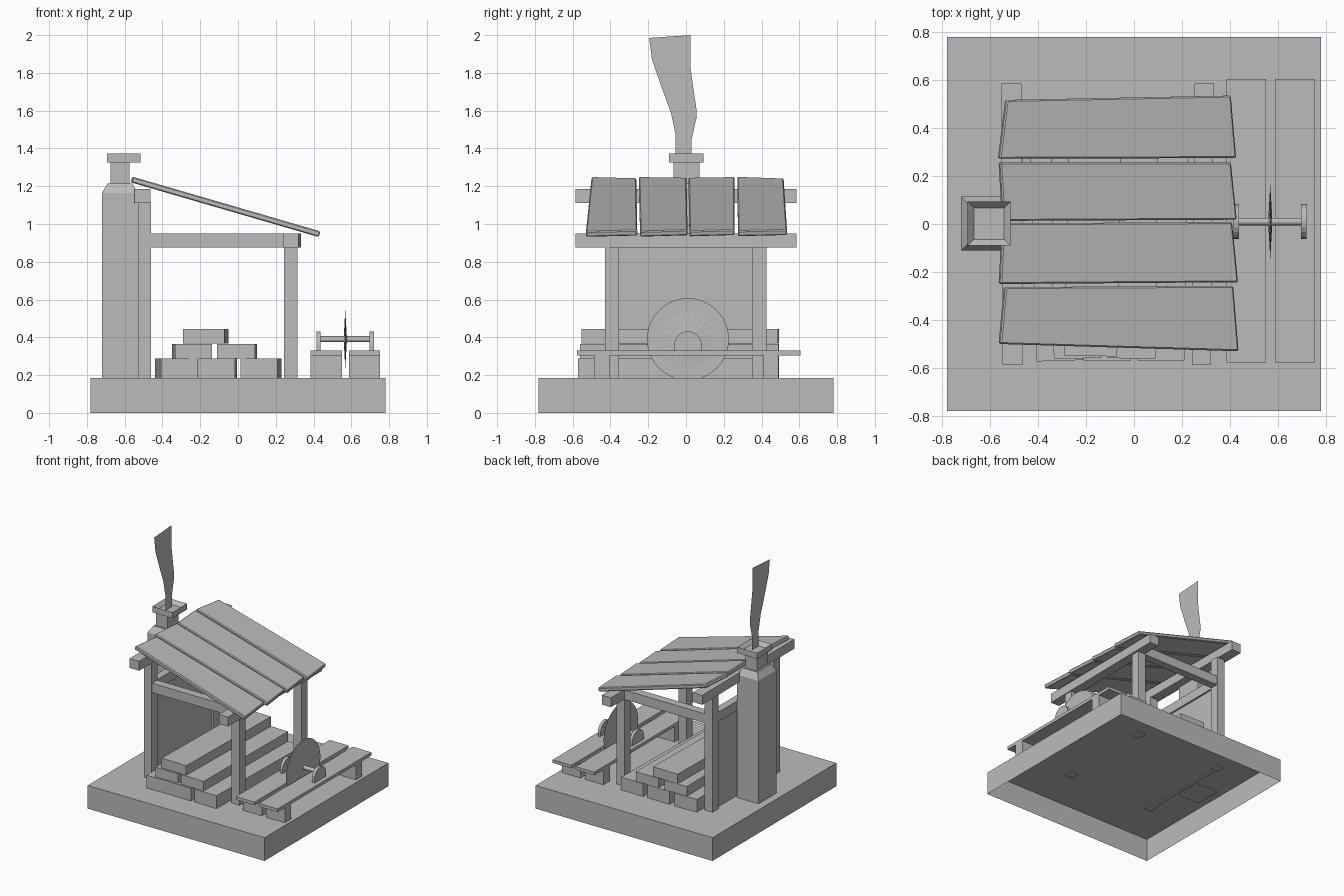
import bpy, bmesh
from math import sin, cos, pi
from mathutils import Matrix, Vector

cube = bpy.data.objects.get("Cube")
if cube:
    bpy.data.objects.remove(cube, do_unlink=True)

grey = bpy.data.materials.new("plain_grey")
grey.use_nodes = True
grey.diffuse_color = (0.5, 0.5, 0.5, 1)
grey.node_tree.nodes["Principled BSDF"].inputs["Base Color"].default_value = (0.5, 0.5, 0.5, 1)


def finish(name, bm):
    bmesh.ops.recalc_face_normals(bm, faces=bm.faces)
    mesh = bpy.data.meshes.new(name)
    bm.to_mesh(mesh)
    bm.free()
    mesh.materials.append(grey)
    obj = bpy.data.objects.new(name, mesh)
    bpy.context.collection.objects.link(obj)
    return obj


def box_into(bm, x, y, z, turn=0):
    """Box from three (low, high) ranges, turned about its own vertical axis."""
    size = Vector([r[1] - r[0] for r in (x, y, z)])
    mid = Vector([(r[1] + r[0]) / 2 for r in (x, y, z)])
    place = Matrix.Translation(mid) @ Matrix.Rotation(turn, 4, "Z") @ Matrix.Diagonal(size.to_4d())
    return bmesh.ops.create_cube(bm, size=1, matrix=place)["verts"]


def box(name, x, y, z, turn=0):
    bm = bmesh.new()
    box_into(bm, x, y, z, turn)
    return finish(name, bm)


def sheet(name, points, offset=None):
    """Flat outline, given thickness when an offset is passed."""
    bm = bmesh.new()
    face = bm.faces.new([bm.verts.new(p) for p in points])
    if offset:
        out = bmesh.ops.extrude_face_region(bm, geom=[face], use_keep_orig=True)
        bmesh.ops.translate(bm, vec=offset, verts=[v for v in out["geom"] if isinstance(v, bmesh.types.BMVert)])
    return finish(name, bm)


# Base: slab left open underneath
HALF, FLOOR, SUNK = 0.78, 0.185, 0.178
bm = bmesh.new()
box_into(bm, (-HALF, HALF), (-HALF, HALF), (0, FLOOR))
under = [f for f in bm.faces if f.calc_center_median().z < 0.01]
bmesh.ops.delete(bm, geom=under, context="FACES")
finish("base", bm)

# Posts and beams
BEAM = (0.875, 0.95)
for label, x, top in (("right", (-0.53, -0.46), 1.115), ("left", (0.243, 0.315), 0.88)):
    for end, y in (("front", (-0.43, -0.355)), ("back", (0.35, 0.425))):
        box(f"{end}_{label}_post", x, y, (SUNK, top))
for end, y in (("front", (-0.425, -0.36)), ("back", (0.355, 0.42))):
    box(f"{end}_cross_beam", (-0.47, 0.25), y, BEAM)
box("wall_beam", (-0.525, -0.465), (-0.36, 0.36), BEAM)
box("high_roof_beam", (-0.55, -0.465), (-0.585, 0.585), (1.11, 1.185), 0.005)
box("low_roof_beam", (0.247, 0.327), (-0.585, 0.585), BEAM, -0.01)
box("back_wall", (-0.51, -0.48), (-0.36, 0.36), (SUNK, 0.88))


# Sloping roof boards with uneven ends
def on_roof(x, y):
    return x, y, 1.088 - 0.291 * x


boards = (
    ((-0.53, 0.517), (0.405, 0.535), (0.427, 0.275), (-0.56, 0.272)),
    ((-0.557, 0.257), (0.405, 0.257), (0.43, 0.018), (-0.543, 0.013)),
    ((-0.543, 0.003), (0.41, 0.008), (0.435, -0.243), (-0.557, -0.25)),
    ((-0.535, -0.263), (0.415, -0.258), (0.437, -0.53), (-0.557, -0.5)),
)
for i, outline in enumerate(boards):
    board = sheet(f"roof_board_{i + 1}", [on_roof(*p) for p in outline], (-0.009, 0, -0.03))
    soft = board.modifiers.new("edge", "BEVEL")
    soft.width, soft.segments = 0.006, 1

# Chimney body with sloped shoulders and neck
bm = bmesh.new()
top = None
box_into(bm, (-0.72, -0.53), (-0.11, 0.115), (SUNK, 1.165))
top = max(bm.faces, key=lambda f: f.calc_center_median().z)
for grow, rise in ((0.03, 0.05), (0.014, 0), (0, 0.12)):
    out = bmesh.ops.extrude_face_region(bm, geom=[top])["geom"]
    bmesh.ops.delete(bm, geom=[top], context="FACES_ONLY")
    top = next(g for g in out if isinstance(g, bmesh.types.BMFace))
    mid = top.calc_center_median()
    for v in top.verts:
        v.co.x -= grow if v.co.x > mid.x else -grow
        v.co.y -= grow if v.co.y > mid.y else -grow
        v.co.z += rise
finish("chimney", bm)

# Chimney cap with a sunken flue
bm = bmesh.new()
box_into(bm, (-0.693, -0.515), (-0.09, 0.093), (1.325, 1.373))
top = max(bm.faces, key=lambda f: f.calc_center_median().z)
bmesh.ops.inset_region(bm, faces=[top], thickness=0.037)
bmesh.ops.translate(bm, vec=(0, 0, -0.03), verts=top.verts)
finish("chimney_cap", bm)

# Smoke: thin curling sheet
smoke = ((-0.055, 1.35), (-0.055, 1.475), (-0.08, 1.59), (-0.135, 1.74), (-0.18, 1.87), (-0.195, 1.985),
         (0.025, 2), (0.025, 1.82), (0.04, 1.71), (0.055, 1.61), (0.055, 1.56), (0.03, 1.45), (0.03, 1.35))
sheet("smoke", [(-0.603, y, z) for y, z in smoke])

# Stacked timber, one row per height
rows = (
    ((FLOOR, 0.287), ((-0.423, -0.228, 0.03), (-0.205, -0.01, -0.01), (0.025, 0.22, -0.02))),
    ((0.289, 0.366), ((-0.342, -0.145, 0.015), (-0.105, 0.095, -0.01))),
    ((0.368, 0.445), ((-0.28, -0.06, -0.02),)),
)
for r, (z, pieces) in enumerate(rows):
    for i, (low, high, turn) in enumerate(pieces):
        box(f"timber_{r + 1}_{i + 1}", (low, high), (-0.57 + 0.01 * r, 0.49), z, turn)

# Saw bench: two boards on blocks, each with a round-topped axle bracket
AXLE_Y, AXLE_Z, BLADE_X = 0.01, 0.39, 0.568
for side, x, bracket in (("inner", (0.385, 0.55), 0.415), ("outer", (0.587, 0.753), 0.696)):
    box(f"{side}_bench_board", x, (-0.577, 0.605), (0.305, 0.33))
    for end, y in (("front", (-0.485, -0.405)), ("back", (0.41, 0.49))):
        box(f"{side}_{end}_bench_block", x, y, (FLOOR, 0.306))
    arch = [(bracket, AXLE_Y + 0.073 * cos(a * pi / 10), 0.36 + 0.072 * sin(a * pi / 10)) for a in range(11)]
    foot = [(bracket, AXLE_Y - 0.073, 0.33), (bracket, AXLE_Y + 0.073, 0.33)]
    sheet(f"{side}_axle_bracket", arch + foot, (0.023, 0, 0))

# Axle
bm = bmesh.new()
place = Matrix.Translation((BLADE_X, AXLE_Y, AXLE_Z)) @ Matrix.Rotation(pi / 2, 4, "Y")
bmesh.ops.create_cone(bm, cap_ends=True, segments=12, radius1=0.016, radius2=0.016, depth=0.3, matrix=place)
axle = finish("saw_axle", bm)
for face in axle.data.polygons:
    face.use_smooth = len(face.vertices) == 4
axle.data.set_sharp_from_angle(angle=pi / 4)


# Toothed saw blade, thicker at the centre, inside a thin flat disc
def ring(radius, count, x=BLADE_X):
    return [(x, AXLE_Y + radius(i) * cos(2 * pi * i / count), AXLE_Z + radius(i) * sin(2 * pi * i / count))
            for i in range(count)]


bm = bmesh.new()
rim = [bm.verts.new(p) for p in ring(lambda i: 0.138 if i % 2 else 0.155, 48)]
for way in (-1, 1):
    hub = bm.verts.new((BLADE_X + way * 0.009, AXLE_Y, AXLE_Z))
    for a, b in zip(rim, rim[1:] + rim[:1]):
        bm.faces.new((a, b, hub))
finish("saw_blade", bm)
sheet("saw_disc", ring(lambda i: 0.217, 40))
